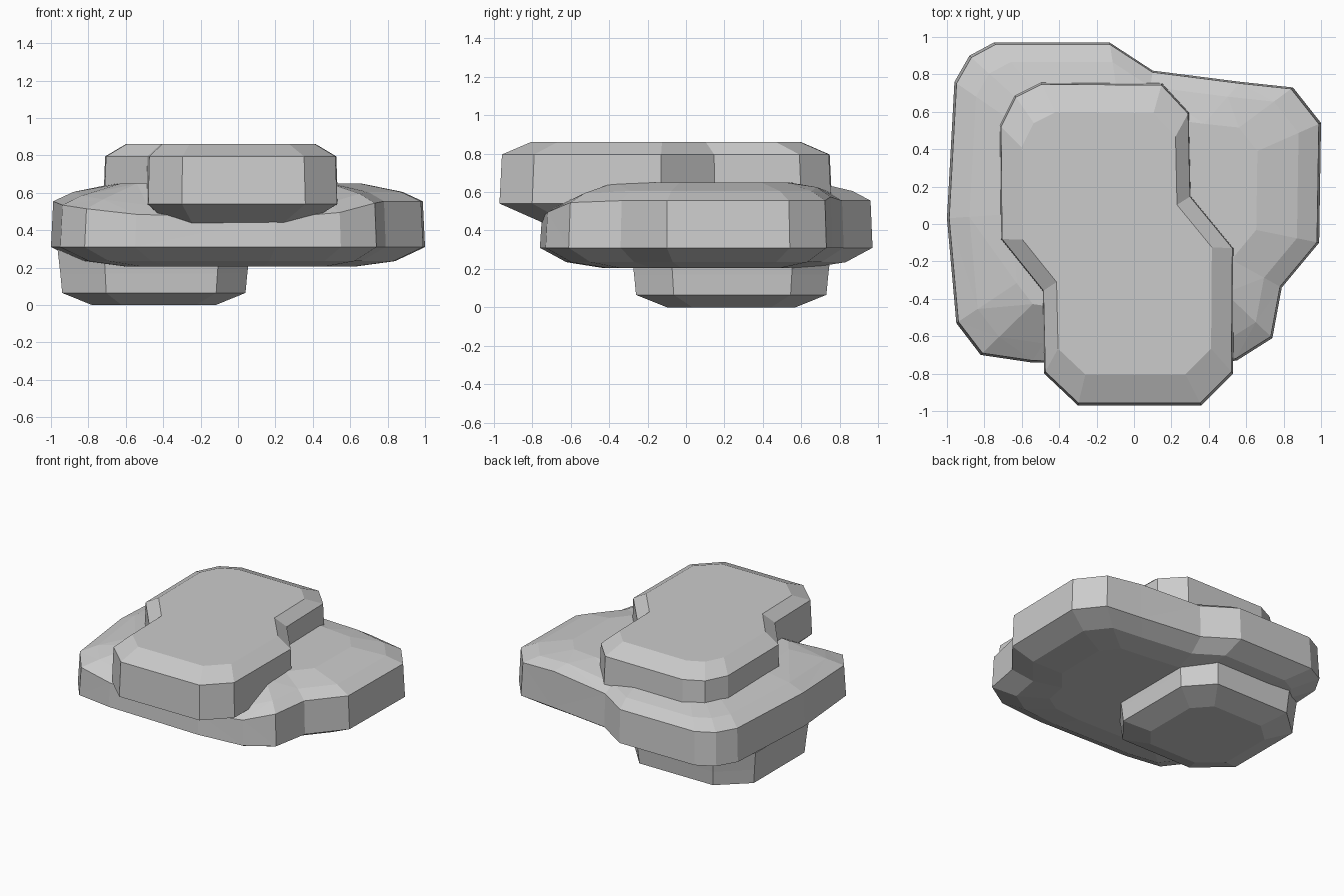
import bpy, bmesh

if "Cube" in bpy.data.objects:
    bpy.data.objects.remove(bpy.data.objects["Cube"])


def slab(name, outline, centre, rings):
    """Loft a slab: each ring is (scale about centre, z, use_rim_height)."""
    bm = bmesh.new()
    cx, cy = centre
    loops = []
    for scale, z, rim in rings:
        loop = []
        for p in outline:
            extra = p[2] if rim and len(p) > 2 else 0
            loop.append(bm.verts.new((cx + (p[0] - cx) * scale,
                                      cy + (p[1] - cy) * scale, z + extra)))
        loops.append(loop)
    n = len(outline)
    for a, b in zip(loops, loops[1:]):
        for i in range(n):
            j = (i + 1) % n
            bm.faces.new((a[i], a[j], b[j], b[i]))
    bm.faces.new(loops[0][::-1])
    bm.faces.new(loops[-1])
    bmesh.ops.triangulate(bm, faces=[f for f in bm.faces if len(f.verts) == 4])
    bmesh.ops.recalc_face_normals(bm, faces=bm.faces)
    me = bpy.data.meshes.new(name)
    bm.to_mesh(me)
    bm.free()
    ob = bpy.data.objects.new(name, me)
    bpy.context.collection.objects.link(ob)
    return ob


# Bottom slab, tucked under the back left
bottom = slab("bottom_slab", [
    (-0.71, -0.27), (-0.11, -0.27), (0.05, -0.07), (0.05, 0.55),
    (-0.12, 0.74), (-0.74, 0.74), (-0.95, 0.55), (-0.95, -0.06)],
    (-0.45, 0.235),
    [(0.66, 0.0, 0), (0.98, 0.065, 0), (1.0, 0.17, 0), (1.03, 0.3, 0)])

# Wide middle slab; the third value lowers the rim near the front
middle = slab("stacked_rock", [
    (-0.55, -0.74, -0.07), (0.2, -0.76, -0.09), (0.55, -0.73, -0.06),
    (0.74, -0.61, -0.01), (0.79, -0.34, 0), (0.99, -0.1, 0),
    (1.0, 0.54, 0), (0.85, 0.73, 0), (0.57, 0.76, 0.02), (0.1, 0.82, 0),
    (-0.13, 0.97, 0), (-0.75, 0.97, 0), (-0.88, 0.9, 0),
    (-0.96, 0.76, 0), (-1.0, 0.03, 0), (-0.95, -0.53, -0.02),
    (-0.82, -0.7, -0.04)],
    (0, 0.1),
    [(0.62, 0.205, 0), (0.84, 0.235, 0), (1.0, 0.31, 0), (0.988, 0.555, 1),
     (0.88, 0.605, 1), (0.66, 0.65, 0)])

# Top slab, overhanging at the front
top = slab("top_slab", [
    (-0.48, -0.8), (-0.3, -0.97), (0.36, -0.97), (0.53, -0.8),
    (0.535, -0.13), (0.305, 0.15), (0.295, 0.6), (0.15, 0.755),
    (-0.5, 0.76), (-0.64, 0.69), (-0.72, 0.53), (-0.715, -0.08),
    (-0.49, -0.36)],
    (-0.09, -0.1),
    [(0.74, 0.44, 0), (1.0, 0.54, 0), (0.985, 0.795, 0), (0.81, 0.86, 0)])

# Fuse the slabs into one rock
bpy.context.view_layer.objects.active = middle
for part in (bottom, top):
    mod = middle.modifiers.new("fuse", 'BOOLEAN')
    mod.operation = 'UNION'
    mod.solver = 'EXACT'
    mod.object = part
    bpy.ops.object.modifier_apply(modifier=mod.name)
    bpy.data.objects.remove(part)
